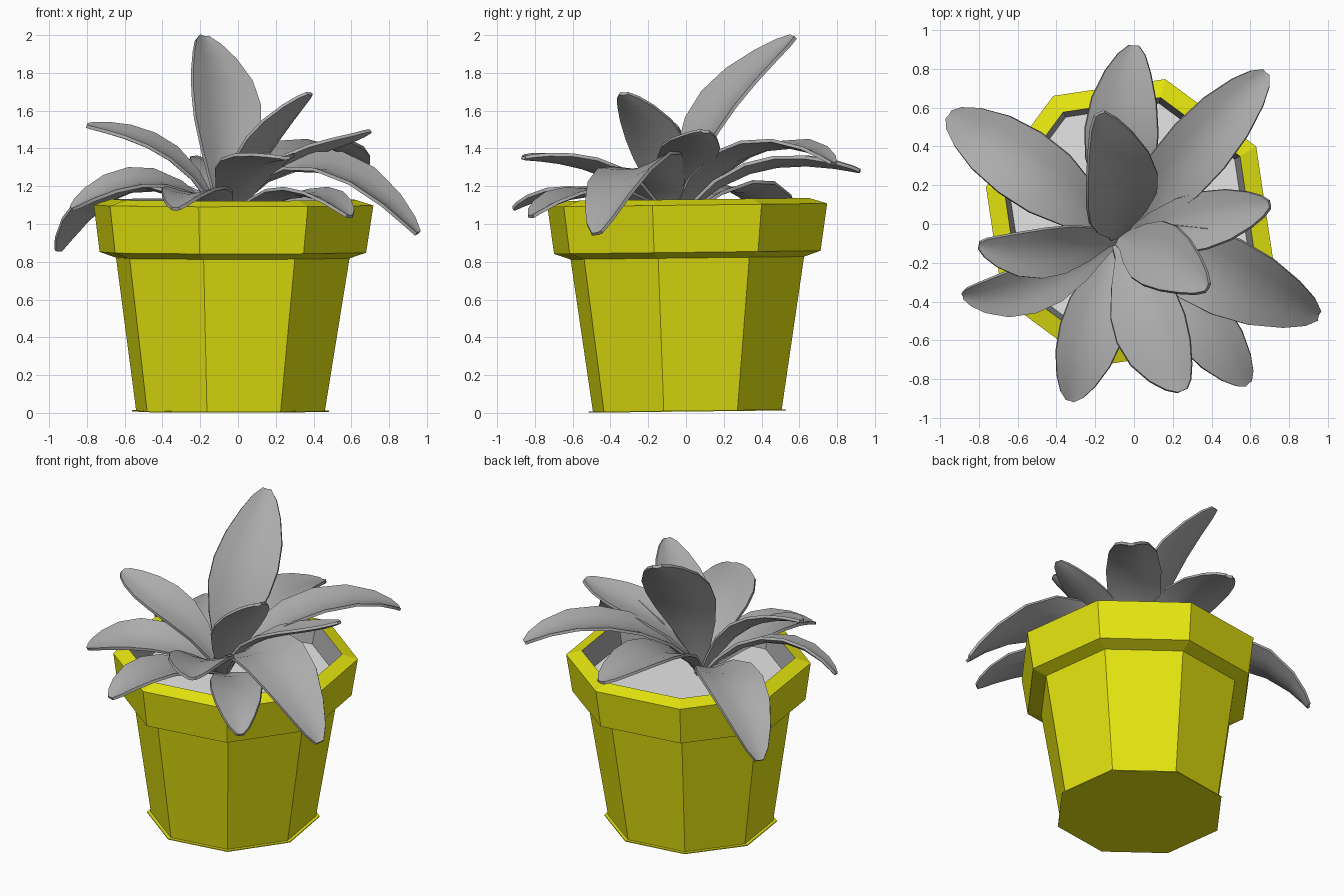
import bpy, bmesh, math
from mathutils import Quaternion, Vector

cube = bpy.data.objects.get("Cube")
if cube:
    bpy.data.objects.remove(cube, do_unlink=True)


def material(name, color):
    m = bpy.data.materials.new(name)
    m.use_nodes = True
    m.diffuse_color = (*color, 1)
    m.node_tree.nodes["Principled BSDF"].inputs["Base Color"].default_value = (*color, 1)
    return m


YELLOW = material("yellow pot", (0.79, 0.79, 0.005))
SOIL = material("pale grey soil", (0.8, 0.8, 0.8))
GREY = material("grey leaf", (0.41, 0.41, 0.41))


def finish(name, bm, mat):
    mesh = bpy.data.meshes.new(name)
    bm.to_mesh(mesh)
    bm.free()
    mesh.materials.append(mat)
    ob = bpy.data.objects.new(name, mesh)
    bpy.context.collection.objects.link(ob)
    return ob


def octagon_lathe(name, profile, mat, cap_first=False, cap_last=False):
    """Sweep (radius, height) points round eight sides, with a slight lean."""
    bm = bmesh.new()
    rings = []
    for r, z in profile:
        ring = []
        for k in range(8):
            a = math.radians(31 + 45 * k)
            y = r * math.sin(a)
            ring.append(bm.verts.new((r * math.cos(a) - 0.04 + 0.015 * z, y + 0.007, z + 0.012 * y)))
        rings.append(ring)
    for low, high in zip(rings, rings[1:]):
        for k in range(8):
            n = (k + 1) % 8
            bm.faces.new((low[k], low[n], high[n], high[k]))
    if cap_first:
        bm.faces.new(rings[0][::-1])
    if cap_last:
        bm.faces.new(rings[-1])
    return finish(name, bm, mat)


# Pot: tapered body, overhanging rim, thin foot
octagon_lathe("pot", [(0.515, 0.012), (0.637, 0.82), (0.727, 0.85),
                      (0.763, 1.1), (0.665, 1.13)], YELLOW, cap_first=True)
octagon_lathe("pot_foot", [(0.538, 0.007), (0.538, 0.013)], YELLOW, True, True)
# Inner wall and the soil inside it
octagon_lathe("inner_wall", [(0.665, 1.13), (0.635, 0.98)], GREY)
octagon_lathe("soil", [(0.635, 0.98)], SOIL, cap_last=True)

# Leaves: a curved path with a width that swells and then narrows to a round tip
HUB = Vector((-0.08, -0.07, 0.98))
WIDTHS = [(0, .22), (.12, .32), (.28, .68), (.45, .95), (.6, 1), (.75, .88), (.88, .62), (.96, .37), (1, .14)]
ACROSS = (-1, -0.5, 0, 0.5, 1)


def on_path(pts, t):
    """Smooth curve passing through four evenly spaced points."""
    total = Vector()
    for i, p in enumerate(pts):
        w = 1.0
        for j in range(4):
            if j != i:
                w *= (t * 3 - j) / (i - j)
        total += w * p
    return total


def leaf(name, width, *points, roll=0):
    """A positive roll, in degrees, lifts the edge on the left looking outward."""
    pts = [HUB] + [Vector(p) for p in points]
    span = pts[3] - HUB
    side = Vector((-span.y, span.x, 0)).normalized()
    side = Quaternion(span.normalized(), math.radians(roll)) @ side
    bm = bmesh.new()
    rows = []
    for t, w in WIDTHS:
        centre = on_path(pts, t)
        tangent = (on_path(pts, t + 0.01) - on_path(pts, t - 0.01)).normalized()
        normal = tangent.cross(side).normalized()
        half = width * w / 2
        rows.append([bm.verts.new(centre + side * u * half + normal * 0.24 * half * (abs(u) ** 1.5 - 0.4))
                     for u in ACROSS])
    for a, b in zip(rows, rows[1:]):
        for k in range(len(ACROSS) - 1):
            bm.faces.new((a[k + 1], a[k], b[k], b[k + 1]))
    bmesh.ops.recalc_face_normals(bm, faces=bm.faces)
    ob = finish(name, bm, GREY)
    solid = ob.modifiers.new("thickness", "SOLIDIFY")
    solid.thickness = 0.018
    solid.offset = 0
    bpy.ops.object.select_all(action="DESELECT")
    ob.select_set(True)
    bpy.context.view_layer.objects.active = ob
    bpy.ops.object.modifier_apply(modifier="thickness")
    bpy.ops.object.shade_smooth_by_angle(angle=math.radians(40))


leaf("tall_leaf", .41, (-.07, .05, 1.4), (-.08, .24, 1.7), (-.18, .57, 1.99), roll=20)
leaf("back_leaf", .38, (-.07, .22, 1.24), (-.06, .55, 1.33), (0, .92, 1.28))
leaf("back_left_leaf", .34, (.12, .15, 1.28), (.4, .47, 1.42), (.68, .78, 1.32))
leaf("left_leaf", .3, (.15, -.03, 1.27), (.42, .03, 1.39), (.7, .1, 1.49), roll=-10)
leaf("left_drooping_leaf", .42, (.2, -.15, 1.27), (.55, -.3, 1.28), (.95, -.47, .95), roll=12)
leaf("inner_leaf", .35, (.04, -.12, 1.26), (.18, -.19, 1.48), (.38, -.33, 1.69))
leaf("front_left_leaf", .32, (.18, -.32, 1.13), (.4, -.58, 1.16), (.59, -.82, 1.04))
leaf("front_leaf", .38, (.02, -.33, 1.22), (.11, -.6, 1.33), (.25, -.86, 1.35))
leaf("front_right_leaf", .33, (-.15, -.33, 1.12), (-.24, -.62, 1.17), (-.33, -.91, 1.08))
leaf("right_low_leaf", .27, (-.32, -.23, 1.2), (-.6, -.35, 1.22), (-.88, -.37, 1.08), roll=-20)
leaf("right_leaf", .27, (-.27, -.11, 1.29), (-.52, -.15, 1.45), (-.8, -.11, 1.52), roll=-18)
leaf("back_right_drooping_leaf", .38, (-.33, .13, 1.17), (-.65, .36, 1.17), (-.95, .56, .86))
